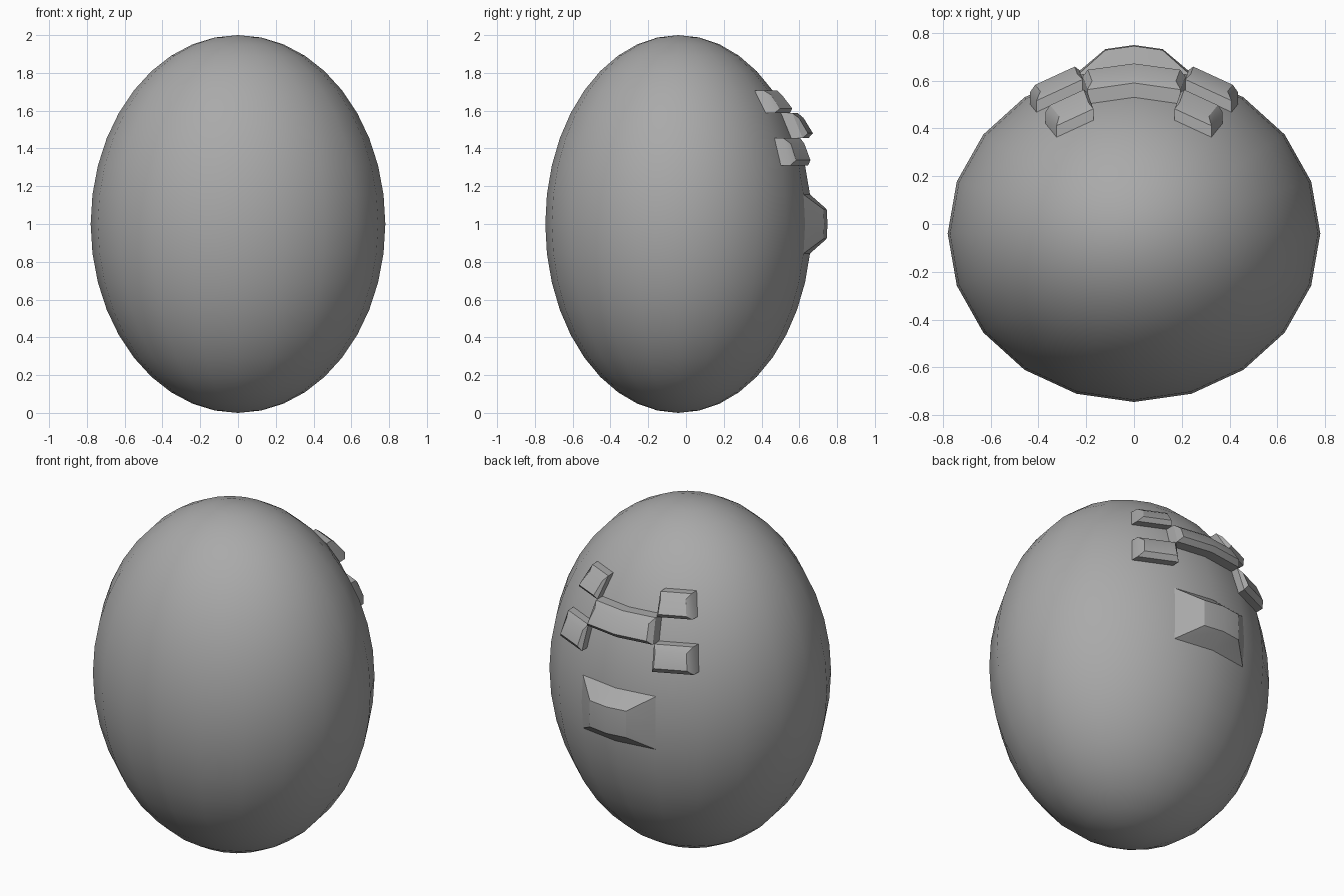
import bpy, bmesh
from math import atan2, asin, degrees
from mathutils import Vector

cube = bpy.data.objects.get("Cube")
if cube:
    bpy.data.objects.remove(cube, do_unlink=True)

grey = bpy.data.materials.new("plain_grey")
grey.use_nodes = True
grey.diffuse_color = (0.4, 0.4, 0.4, 1)
grey.node_tree.nodes["Principled BSDF"].inputs["Base Color"].default_value = grey.diffuse_color

RADII = Vector((0.78, 0.705, 1.0))
CENTRE = Vector((0, -0.04, 1.0))


def egg(patch=None):
    """Faceted ellipsoid, or only its faces inside an (azimuth, elevation) patch."""
    bm = bmesh.new()
    bmesh.ops.create_uvsphere(bm, u_segments=20, v_segments=20, radius=1)
    if patch:
        a0, a1, e0, e1 = patch
        outside = []
        for f in bm.faces:
            c = f.calc_center_median().normalized()
            az, el = degrees(atan2(c.x, c.y)), degrees(asin(c.z))
            if not (a0 < az < a1 and e0 < el < e1):
                outside.append(f)
        bmesh.ops.delete(bm, geom=outside, context='FACES')
    for v in bm.verts:
        v.co = v.co * RADII + CENTRE
    return bm


def finish(bm, name):
    bmesh.ops.recalc_face_normals(bm, faces=bm.faces)
    mesh = bpy.data.meshes.new(name)
    bm.to_mesh(mesh)
    bm.free()
    mesh.materials.append(grey)
    obj = bpy.data.objects.new(name, mesh)
    bpy.context.collection.objects.link(obj)
    bpy.ops.object.select_all(action='DESELECT')
    obj.select_set(True)
    bpy.context.view_layer.objects.active = obj
    bpy.ops.object.shade_smooth_by_angle(angle=0.5)


def raised(name, patch, steps):
    """Extrude a surface patch backwards in steps of (depth, scale x, y, z)."""
    bm = egg(patch)
    for depth, *scale in steps:
        old = bm.faces[:] if depth == steps[0][0] else cap
        res = bmesh.ops.extrude_face_region(bm, geom=old)["geom"]
        cap = [g for g in res if isinstance(g, bmesh.types.BMFace)]
        bmesh.ops.delete(bm, geom=[f for f in old if f.is_valid], context='FACES_ONLY')
        verts = {v for f in cap for v in f.verts}
        lo = Vector([min(v.co[i] for v in verts) for i in range(3)])
        hi = Vector([max(v.co[i] for v in verts) for i in range(3)])
        mid = (lo + hi) / 2
        for v in verts:
            v.co = mid + (v.co - mid) * Vector(scale) + Vector((0, depth, 0))
    finish(bm, name)


# Egg-shaped body
finish(egg(), "body")

# Tapered back panel
raised("back_panel", (-18, 18, -9, 9), [(0.095, 0.5, 0.5, 0.5)])

# Crossbar with bevelled rim
raised("crossbar", (-18, 18, 27, 36), [(0.06, 1, 1, 1), (0.03, 0.9, 0.85, 0.6)])

# Four bevelled blocks around the crossbar ends
for side, a0, a1 in (("left", 18, 36), ("right", -36, -18)):
    for level, e0 in (("upper", 36), ("lower", 18)):
        raised(f"{level}_{side}_block", (a0, a1, e0, e0 + 9),
               [(0.048, 1, 1, 1), (0.026, 0.8, 0.8, 0.6)])
